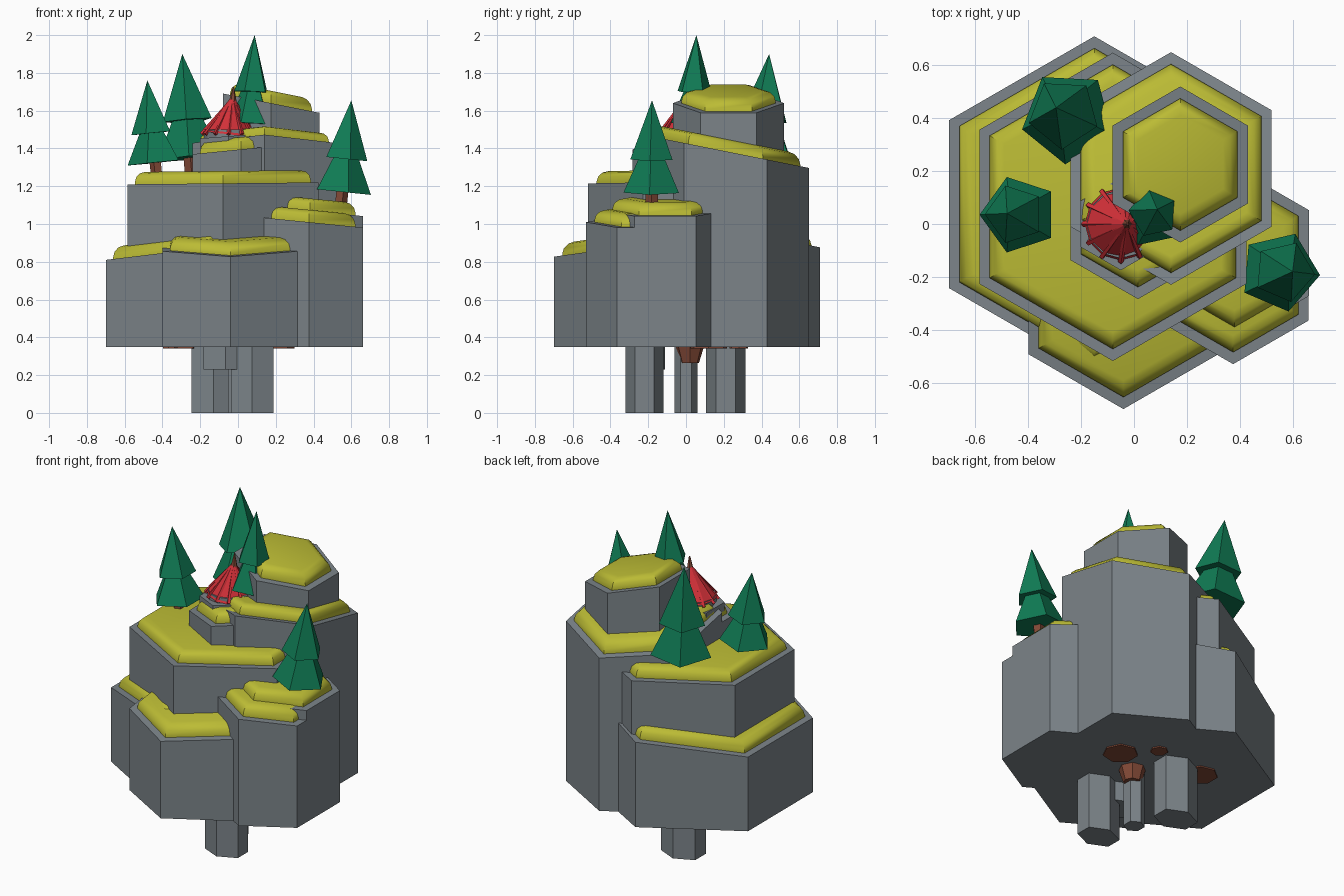
import bpy, bmesh, math
from mathutils import Vector, Matrix

if "Cube" in bpy.data.objects:
    bpy.data.objects.remove(bpy.data.objects["Cube"])


def material(name, r, g, b):
    m = bpy.data.materials.new(name)
    m.diffuse_color = (r, g, b, 1)
    m.use_nodes = True
    m.node_tree.nodes["Principled BSDF"].inputs["Base Color"].default_value = m.diffuse_color
    return m


ROCK = material("rock_grey", 0.20, 0.23, 0.25)
GRASS = material("grass_yellow", 0.50, 0.50, 0.035)
LEAF = material("pine_green", 0.005, 0.20, 0.09)
WOOD = material("wood_brown", 0.22, 0.065, 0.037)
ROOF = material("roof_red", 0.65, 0.03, 0.04)


def finish(bm, name, mat, smooth=False):
    bmesh.ops.recalc_face_normals(bm, faces=bm.faces)
    me = bpy.data.meshes.new(name)
    bm.to_mesh(me)
    bm.free()
    me.materials.append(mat)
    ob = bpy.data.objects.new(name, me)
    bpy.context.collection.objects.link(ob)
    if smooth:
        bpy.context.view_layer.objects.active = ob
        ob.select_set(True)
        bpy.ops.object.shade_smooth_by_angle(angle=math.radians(40))
        ob.select_set(False)
    return ob


def prism(name, mat, x, y, r, bottom, top, sx=0.0, sy=0.0, slope_bottom=False, bevel=0, ry=None):
    """Upright hexagonal column whose top follows the slope (sx, sy)."""
    bm = bmesh.new()
    rings = []
    for z, sloped in ((bottom, slope_bottom), (top, True)):
        ring = []
        for i in range(6):
            a = math.radians(30 + 60 * i)
            dx, dy = r * math.cos(a), (ry or r) * math.sin(a)
            ring.append(bm.verts.new((x + dx, y + dy, z + (sx * dx + sy * dy if sloped else 0))))
        rings.append(ring)
    bm.faces.new(rings[0])
    cap = bm.faces.new(rings[1])
    for i in range(6):
        j = (i + 1) % 6
        bm.faces.new((rings[0][i], rings[0][j], rings[1][j], rings[1][i]))
    if bevel:
        bmesh.ops.bevel(bm, geom=list(cap.edges), offset=bevel, segments=3,
                        profile=0.5, affect='EDGES')
    return finish(bm, name, mat, smooth=bool(bevel))


def cone(name, mat, base, tip, r0, r1, sides, yaw=0.0):
    """Tapered solid from base to tip, leaning as needed."""
    base, tip = Vector(base), Vector(tip)
    axis = tip - base
    bm = bmesh.new()
    bmesh.ops.create_cone(bm, cap_ends=True, segments=sides, radius1=r0, radius2=r1, depth=axis.length)
    # the first vertex of a Blender cone lies on +y; turn it to the wanted yaw
    for v in bm.verts:
        v.co.z += axis.length / 2
    first = max((v for v in bm.verts if v.co.z < 0.001), key=lambda v: v.co.y)
    now = math.atan2(first.co.y, first.co.x)
    lean = Vector((0, 0, 1)).rotation_difference(axis).to_matrix().to_4x4()
    mtx = Matrix.Translation(base) @ lean @ Matrix.Rotation(math.radians(yaw) - now, 4, 'Z')
    bmesh.ops.transform(bm, matrix=mtx, verts=bm.verts)
    bmesh.ops.remove_doubles(bm, verts=bm.verts, dist=0.0001)
    return finish(bm, name, mat)


# Rock tiers, each with a rounded grass cap: x, y, radius, bottom, top, slopes
tiers = {
    "back_left_tier": (-0.15, 0.075, 0.635, 0.35, 0.876, 0.12, 0.0),
    "front_tier": (-0.04, -0.285, 0.415, 0.35, 0.885, 0.0, 0.14),
    "middle_tier": (-0.08, 0.065, 0.583, 0.60, 1.215, 0.01, 0.0),
    "right_low_tier": (0.375, -0.20, 0.33, 0.35, 1.01, -0.10, 0.0),
    "right_high_tier": (0.38, -0.11, 0.325, 0.35, 1.07, -0.10, 0.0),
    "hut_tier": (0.015, 0.01, 0.294, 1.0, 1.395, 0.10, 0.0),
    "back_right_tier": (0.14, 0.21, 0.44, 0.35, 1.385, 0.0, -0.20),
    "summit_tier": (0.175, 0.225, 0.295, 1.2, 1.64, -0.20, 0.0),
}
for name, (x, y, r, z0, z1, sx, sy) in tiers.items():
    prism(name, ROCK, x, y, r, z0, z1, sx, sy)
    prism(name + "_grass", GRASS, x, y, r - 0.045, z1 - 0.01, z1 + 0.065, sx, sy,
          slope_bottom=True, bevel=0.055)

# Stone columns below
prism("front_leg", ROCK, 0.075, -0.22, 0.13, 0.0, 0.36, ry=0.1)
prism("back_leg", ROCK, -0.13, 0.21, 0.135, 0.0, 0.36, ry=0.105)
prism("middle_leg", ROCK, 0.0, 0.0, 0.06, 0.0, 0.36)
prism("short_leg", ROCK, -0.067, -0.21, 0.135, 0.23, 0.36, ry=0.1)

# Brown roots on the underside
cone("centre_root", WOOD, (0.03, 0.02, 0.265), (0.03, 0.02, 0.36), 0.05, 0.08, 7)
for i, (x, y, r) in enumerate(((-0.30, 0.22, 0.10), (0.2, 0.12, 0.10), (-0.36, -0.02, 0.04), (0.05, 0.28, 0.05))):
    cone("root_plate_%d" % i, WOOD, (x, y, 0.342), (x, y, 0.355), r, r, 7)


# Pine trees: base centre, tip, radius, direction of one corner
def pine(name, base, tip, r, yaw):
    base, tip = Vector(base), Vector(tip)
    at = lambda t: base.lerp(tip, t)
    cone(name + "_trunk", WOOD, at(-0.2), at(0.05), r * 0.22, r * 0.22, 5, yaw)
    cone(name + "_lower", LEAF, at(0), at(0.38), r, r * 0.45, 5, yaw)
    cone(name + "_upper", LEAF, at(0.36), at(1), r * 0.76, 0, 5, yaw)


pine("left_pine", (-0.435, 0.035, 1.325), (-0.48, 0.04, 1.76), 0.15, 180)
pine("back_pine", (-0.25, 0.405, 1.35), (-0.295, 0.44, 1.90), 0.18, -93)
pine("right_pine", (0.55, -0.18, 1.17), (0.60, -0.18, 1.655), 0.155, -5)
pine("top_pine", (0.066, 0.035, 1.53), (0.088, 0.055, 2.0), 0.125, 30)

# Hut: stone ring, wall, ribbed roof and finial
HX, HY = -0.05, 0.0
prism("hut_step", ROCK, HX, HY, 0.175, 1.40, 1.465, 0.08, 0.0)
cone("hut_wall", ROCK, (HX, HY, 1.42), (HX, HY, 1.50), 0.13, 0.13, 12)
cone("hut_roof", ROOF, (HX, HY, 1.475), (-0.028, HY, 1.665), 0.137, 0.012, 12)
for i in range(12):
    a = math.radians(30 * i)
    cone("roof_rib_%d" % i, ROOF, (HX + 0.143 * math.cos(a), HY + 0.143 * math.sin(a), 1.475),
         (-0.028, HY, 1.67), 0.011, 0.005, 4)
cone("roof_finial", WOOD, (-0.028, HY, 1.64), (-0.024, HY, 1.725), 0.022, 0.004, 6)
